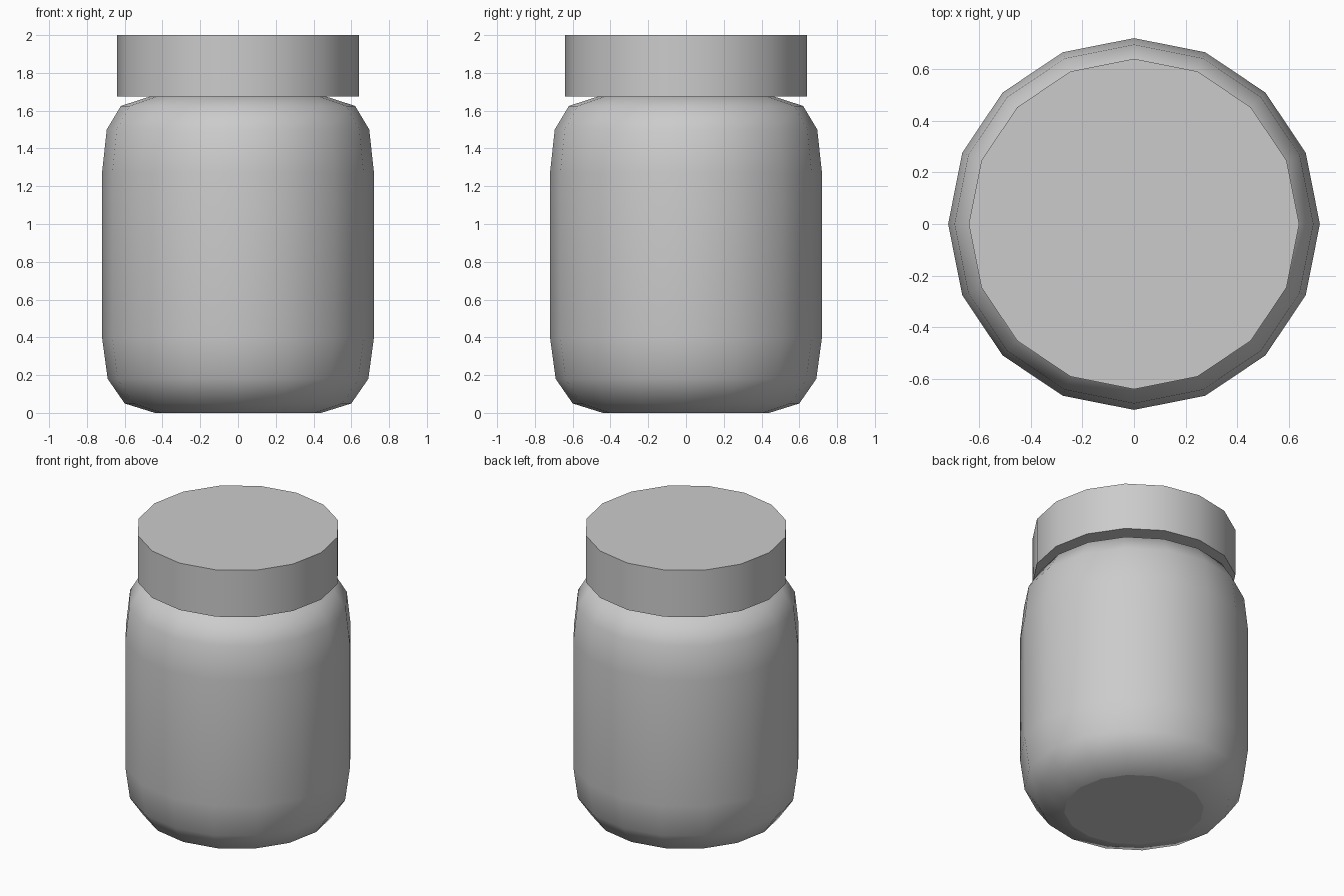
import bpy, bmesh, math

if "Cube" in bpy.data.objects:
    bpy.data.objects.remove(bpy.data.objects["Cube"])

SIDES = 16


def lathe(name, profile, angle):
    """Revolve a (radius, z) profile around z and cap both ends."""
    bm = bmesh.new()
    rings = []
    for r, z in profile:
        rings.append([bm.verts.new((r * math.cos(2 * math.pi * i / SIDES),
                                    r * math.sin(2 * math.pi * i / SIDES), z))
                      for i in range(SIDES)])
    for low, high in zip(rings, rings[1:]):
        for i in range(SIDES):
            j = (i + 1) % SIDES
            bm.faces.new((low[i], low[j], high[j], high[i]))
    bm.faces.new(rings[0][::-1])
    bm.faces.new(rings[-1])
    mesh = bpy.data.meshes.new(name)
    bm.to_mesh(mesh)
    bm.free()
    obj = bpy.data.objects.new(name, mesh)
    bpy.context.collection.objects.link(obj)
    bpy.ops.object.select_all(action='DESELECT')
    obj.select_set(True)
    bpy.context.view_layer.objects.active = obj
    bpy.ops.object.shade_smooth_by_angle(angle=math.radians(angle))
    # end caps stay flat
    for poly in mesh.polygons:
        if len(poly.vertices) == SIDES:
            poly.use_smooth = False
    return obj


# Rounded jar body, its top tucked under the lid
lathe("jar_body", [(0.44, 0.0), (0.60, 0.05), (0.69, 0.18), (0.72, 0.40),
                   (0.72, 1.27), (0.695, 1.50), (0.62, 1.625), (0.45, 1.68)], 50)

# Straight-sided lid
lathe("lid", [(0.64, 1.675), (0.64, 2.0)], 40)
